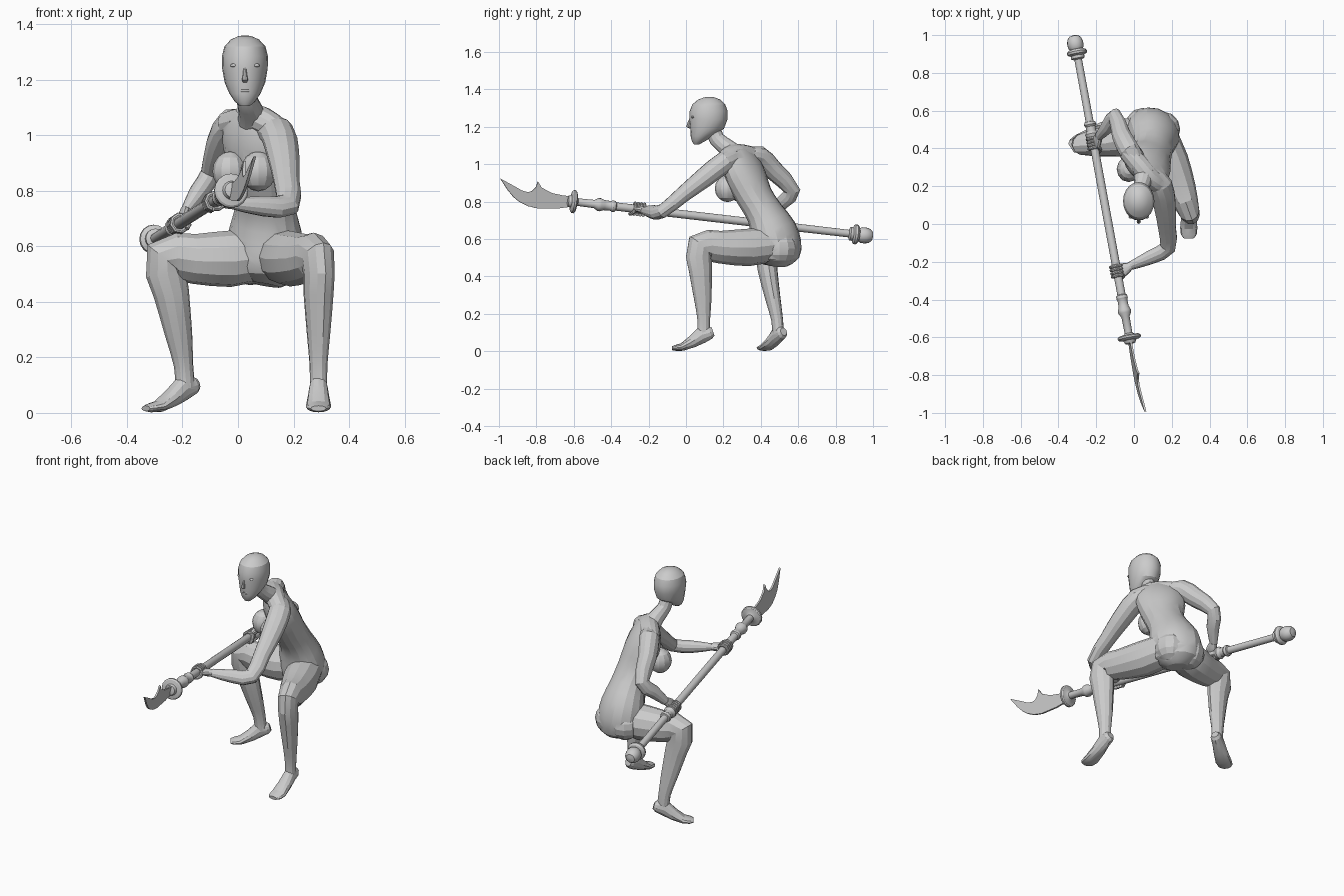
import bpy, bmesh
from math import sin, cos, pi, radians
from mathutils import Vector as V

Z = V((0, 0, 1))


def finish(name, bm, angle=22):
    bmesh.ops.recalc_face_normals(bm, faces=bm.faces[:])
    me = bpy.data.meshes.new(name)
    bm.to_mesh(me)
    bm.free()
    ob = bpy.data.objects.new(name, me)
    bpy.context.collection.objects.link(ob)
    smooth(ob, angle)
    return ob


def smooth(ob, angle):
    bpy.ops.object.select_all(action='DESELECT')
    ob.select_set(True)
    bpy.context.view_layer.objects.active = ob
    bpy.ops.object.shade_smooth_by_angle(angle=radians(angle))


def rounded(rings):
    """Insert a spline midpoint between neighbouring rings."""
    out, n = [], len(rings)
    for i in range(n - 1):
        p = [rings[min(max(i + k, 0), n - 1)] for k in (-1, 0, 1, 2)]
        out += [p[1], tuple((-a + 9 * b + 9 * c - e) / 16 for a, b, c, e in zip(*p))]
    return out + [rings[-1]]


def loft(name, rings, hint, axis=None, n=12, angle=22):
    """Closed tube through rings (x, y, z, radius along hint, other radius)."""
    pts = [V(r[:3]) for r in rings]
    hint = V(hint)
    bm = bmesh.new()
    loops = []
    for i, r in enumerate(rings):
        if axis:
            t = V(axis).normalized()
        else:
            t = V((0, 0, 0))
            if i > 0:
                t += (pts[i] - pts[i - 1]).normalized()
            if i < len(pts) - 1:
                t += (pts[i + 1] - pts[i]).normalized()
            t.normalize()
        u = (hint - t * hint.dot(t)).normalized()
        v = t.cross(u)
        loops.append([bm.verts.new(pts[i] + u * r[3] * cos(2 * pi * k / n)
                                   + v * r[4] * sin(2 * pi * k / n)) for k in range(n)])
    for a, b in zip(loops, loops[1:]):
        for k in range(n):
            bm.faces.new((a[k], a[(k + 1) % n], b[(k + 1) % n], b[k]))
    bm.faces.new(loops[0][::-1])
    bm.faces.new(loops[-1])
    return finish(name, bm, angle)


def ball(name, c, size, angle=22, seg=12, rings=8):
    bm = bmesh.new()
    bmesh.ops.create_uvsphere(bm, u_segments=seg, v_segments=rings, radius=1)
    for v in bm.verts:
        v.co = V((v.co.x * size[0] + c[0], v.co.y * size[1] + c[1], v.co.z * size[2] + c[2]))
    return finish(name, bm, angle)


# torso, leaning forward and turned to its right
body = loft("body", rounded([
    (.095, .485, .462, .06, .06), (.1, .487, .50, .125, .115), (.1, .483, .57, .146, .128),
    (.1, .463, .65, .14, .118), (.1, .42, .74, .114, .094), (.09, .365, .83, .112, .092),
    (.072, .322, .93, .134, .092), (.06, .29, 1.02, .13, .072), (.055, .27, 1.085, .07, .042)]),
    (.8, -.6, 0), n=16)
parts = [ball("breast", c, (.064, .068, .072)) for c in ((.073, .222, .87), (-.028, .29, .87))]
parts += [ball("buttock", c, (.09, .095, .09)) for c in ((.155, .5, .55), (.045, .52, .55))]
parts.append(loft("neck", rounded([
    (.057, .29, 1.03, .06, .055), (.047, .225, 1.085, .046, .047),
    (.03, .165, 1.135, .037, .042), (.025, .14, 1.2, .036, .042)]), (1, 0, 0)))
parts.append(loft("shoulders", rounded([
    (-.035, .385, 1.04, .045, .05), (.03, .31, 1.055, .05, .055), (.085, .245, 1.055, .05, .055),
    (.14, .205, 1.02, .045, .05)]), Z))

# arms
parts.append(loft("left_arm", rounded([
    (.09, .27, 1.03, .05, .05), (.14, .205, 1.01, .058, .064), (.163, .10, .93, .054, .06),
    (.175, -.02, .835, .043, .048), (.178, -.125, .75, .036, .046),
    (.09, -.175, .745, .036, .039), (-.02, -.222, .755, .02, .024)]), (-.027, .054, -.071)))
parts.append(loft("right_arm", rounded([
    (.02, .33, 1.03, .05, .05), (-.025, .39, 1.04, .055, .06), (-.065, .465, .97, .05, .054),
    (-.1, .567, .86, .036, .045), (-.14, .515, .795, .036, .038),
    (-.187, .463, .728, .02, .024)]), (-.062, .008, .035)))

# legs
parts.append(loft("left_leg", rounded([
    (.13, .49, .575, .09, .09), (.19, .33, .555, .1, .1), (.25, .18, .557, .08, .087),
    (.288, .075, .557, .058, .081), (.29, .078, .43, .053, .065), (.29, .09, .28, .041, .049),
    (.29, .095, .17, .032, .035), (.29, .095, .09, .031, .036)]), (.94, .34, 0)))
parts.append(loft("right_leg", rounded([
    (.08, .48, .57, .09, .09), (-.03, .46, .555, .1, .102), (-.16, .435, .555, .08, .09),
    (-.263, .425, .556, .06, .081), (-.24, .437, .43, .053, .065), (-.213, .465, .28, .041, .049),
    (-.196, .487, .17, .032, .035), (-.19, .493, .09, .031, .036)]), (.13, -.99, -.1)))


# feet, heels slightly raised
def foot(name, origin, fwd):
    f = V(fwd).normalized()
    prof = [(-.05, .105, .02, .022), (-.035, .10, .03, .034), (.01, .088, .034, .045),
            (.06, .052, .04, .033), (.115, .023, .046, .021), (.15, .018, .042, .016),
            (.17, .016, .028, .01)]
    return loft(name, [(origin[0] + f.x * d, origin[1] + f.y * d, z, a, b)
                       for d, z, a, b in prof], f.cross(Z))


parts.append(foot("left_foot", (.29, .095), (0, -1, 0)))
parts.append(foot("right_foot", (-.19, .495), (-.84, -.55, 0)))

# merge limbs into one skin
for p in parts:
    m = body.modifiers.new("join", 'BOOLEAN')
    m.operation, m.solver, m.object, m.use_self = 'UNION', 'EXACT', p, True
    bpy.context.view_layer.objects.active = body
    bpy.ops.object.modifier_apply(modifier=m.name)
    bpy.data.objects.remove(p, do_unlink=True)
smooth(body, 24)

# head and face
hx = .025
loft("head", [(hx, y, z, a, b) for z, y, a, b in (
    (1.106, .056, .018, .014), (1.122, .066, .037, .034), (1.15, .085, .056, .06),
    (1.19, .113, .073, .09), (1.24, .12, .082, .102), (1.285, .121, .083, .101),
    (1.32, .122, .074, .088), (1.345, .124, .051, .06), (1.357, .125, .024, .03),
    (1.36, .125, .006, .008))], (1, 0, 0), axis=Z, n=20, angle=25)
loft("nose", [(hx, .026, 1.25, .005, .006), (hx, .017, 1.222, .007, .009),
              (hx, .012, 1.2, .011, .011), (hx, .026, 1.19, .007, .006)],
     (1, 0, 0), axis=Z, n=8)
for side in (-1, 1):
    ball("eye", (hx + side * .038, .037, 1.252), (.016, .009, .007))
for z in (1.157, 1.165):
    ball("lip", (hx, .034, z), (.022, .011, .005))

# polearm axis from butt to guard
base = V((-.31, .95, .62))
d = (V((-.025, -.6, .80)) - base).normalized()
up = (Z - d * d.z).normalized()


def lathe(name, prof):
    return loft(name, [(*(base + d * s), r, r) for s, r in prof], Z, axis=d, n=16, angle=30)


lathe("shaft", [(.02, .02), (.418, .021), (.42, .029), (.435, .033), (.445, .026), (.47, .026),
                (.485, .036), (.5, .033), (.515, .022), (1.355, .022), (1.36, .029), (1.375, .031),
                (1.385, .026), (1.42, .027), (1.44, .035), (1.455, .034), (1.475, .022), (1.59, .02)])
lathe("pommel", [(-.05, .006), (-.045, .026), (-.03, .038), (-.01, .043), (.014, .042), (.026, .035),
                 (.03, .046), (.04, .054), (.052, .052), (.06, .036), (.075, .036), (.082, .022)])
lathe("guard", [(1.565, .022), (1.572, .032), (1.576, .056), (1.582, .062), (1.592, .062),
                (1.598, .055), (1.602, .034), (1.618, .028), (1.622, .012)])

# blade outline: distance along the axis, height
outline = [(1.59, .027), (1.65, .026), (1.71, .032), (1.77, .054), (1.795, .085), (1.802, .052),
           (1.82, .03), (1.84, .022), (1.875, .027), (1.91, .042), (2.0, .077), (1.95, .02),
           (1.915, -.012), (1.88, -.034), (1.83, -.052), (1.774, -.058), (1.667, -.046), (1.59, -.027)]
bm = bmesh.new()
side = d.cross(up)
if side.x < 0:
    side = -side
tilt = up + side * .17
a, b = [[bm.verts.new(base + d * s + tilt * h + side * .005 * k) for s, h in outline] for k in (-1, 1)]
bm.faces.new(a)
bm.faces.new(b[::-1])
for i in range(len(a)):
    j = (i + 1) % len(a)
    bm.faces.new((a[i], b[i], b[j], a[j]))
finish("blade", bm)


# hands gripping the shaft
def hand(name, s, wrist, turn):
    c = base + d * s
    w = V(wrist) - c
    start = V(wrist)
    w = (w - d * w.dot(d)).normalized()
    q = d.cross(w) * turn
    mid = start.lerp(c + w * .03, .5)
    loft(name + "_palm", [(*start, .02, .022), (*mid, .03, .021),
                          (*(c + w * .03), .037, .017), (*(c + w * .02), .034, .014)], d)
    for k in range(4):
        o = c + d * (k - 1.5) * .017
        loft(name + "_finger", [(*(o + (w * cos(t) + q * sin(t)) * .03), .009, .009)
                                for t in [radians(x) for x in range(0, 271, 45)]], d, n=8)
    loft(name + "_thumb", [(*(c + d * (.025 + .008 * i) + (w * cos(i * .6) - q * sin(i * .6)) * .031),
                            .011 - .001 * i, .011 - .001 * i) for i in range(4)], d, n=8)


hand("left_hand", 1.228, (-.018, -.222, .755), 1)
hand("right_hand", .535, (-.186, .464, .729), 1)
